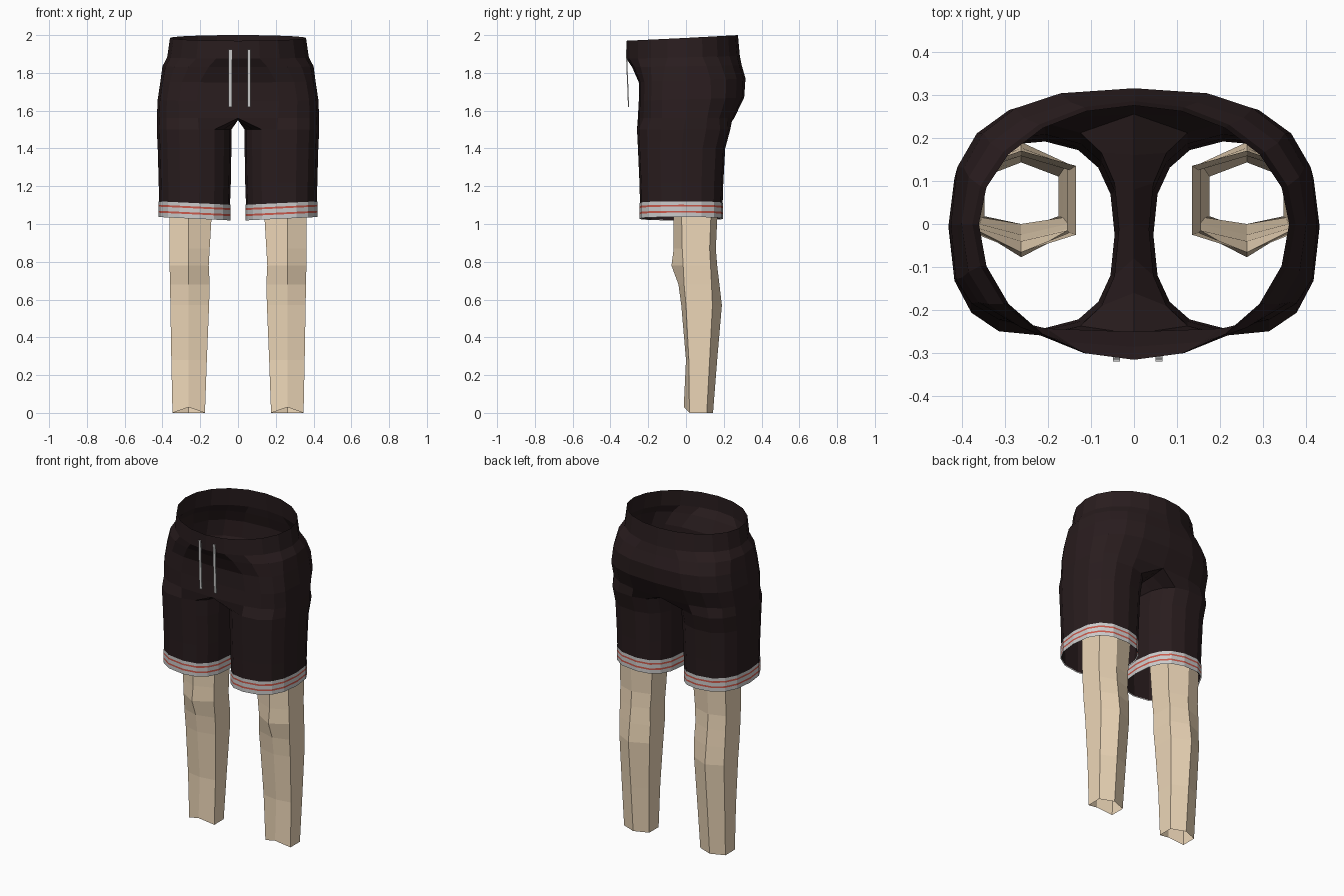
import bpy
from math import sin, cos, radians

if "Cube" in bpy.data.objects:
    bpy.data.objects.remove(bpy.data.objects["Cube"])


def material(name, rgb):
    m = bpy.data.materials.new(name)
    m.diffuse_color = (*rgb, 1)
    m.use_nodes = True
    m.node_tree.nodes["Principled BSDF"].inputs["Base Color"].default_value = m.diffuse_color
    return m


DARK = material("dark cloth", (0.022, 0.012, 0.013))
WHITE = material("white trim", (0.8, 0.8, 0.82))
RED = material("red trim", (0.6, 0.1, 0.07))
SKIN = material("skin", (0.85, 0.68, 0.48))


def build(name, verts, faces, mats, slots=None, mirror=True):
    me = bpy.data.meshes.new(name)
    me.from_pydata(verts, [], faces)
    for m in mats:
        me.materials.append(m)
    if slots:
        me.polygons.foreach_set("material_index", slots)
    ob = bpy.data.objects.new(name, me)
    bpy.context.collection.objects.link(ob)
    if mirror:
        mod = ob.modifiers.new("mirror", 'MIRROR')
        mod.use_clip = True
        mod.merge_threshold = 0.0005
    return ob


def bridge(a, b, n, closed):
    # quads between the row starting at index a and the row below it at b
    return [(a + i, b + i, b + (i + 1) % n, a + (i + 1) % n)
            for i in range(n if closed else n - 1)]


def power(v, e):
    return (1 if v >= 0 else -1) * abs(v) ** e


ARC, INNER = 11, 5          # outer columns, inner-thigh columns
RING = ARC + INNER


def hip_arc(z_front, z_back, rx, y_front, y_back, e_front, e_back):
    pts = []
    for k in range(ARC):
        t = radians(-90 + 180 * k / (ARC - 1))
        s, c = sin(t), cos(t)
        e, ry = (e_front, -y_front) if s < 0 else (e_back, y_back)
        x = 0 if k in (0, ARC - 1) else rx * abs(c) ** e
        pts.append((x, ry * power(s, e), z_front + (z_back - z_front) * (s + 1) / 2))
    return pts


def leg_ring(z, x0, x1, y0, y1, drop=0.0, grow=0.0, e=0.8):
    angles = [-118 + 236 * k / (ARC - 1) for k in range(ARC)]
    angles += [118 + 124 * (j + 1) / (INNER + 1) for j in range(INNER)]
    cx, cy = (x0 + x1) / 2, (y0 + y1) / 2
    rx, ry = (x1 - x0) / 2 + grow, (y1 - y0) / 2 + grow
    pts = []
    for a in angles:
        c, s = power(cos(radians(a)), e), power(sin(radians(a)), e)
        pts.append((cx + rx * c, cy + ry * s, z - drop * (1 - c) / 2))
    return pts


# Shorts: waist and hip arcs, crotch seam, then one closed leg tube, mirrored
arcs = [hip_arc(1.97, 2.0, 0.36, -0.315, 0.275, 1, 1),
        hip_arc(1.875, 1.89, 0.375, -0.315, 0.285, 1, 1),
        hip_arc(1.83, 1.84, 0.40, -0.285, 0.295, 0.8, 0.85),
        hip_arc(1.75, 1.77, 0.41, -0.25, 0.315, 0.6, 0.75),
        hip_arc(1.65, 1.67, 0.425, -0.25, 0.308, 0.57, 0.72),
        hip_arc(1.56, 1.56, 0.43, -0.255, 0.255, 0.6, 0.7)]
verts, faces = [], []
for r, arc in enumerate(arcs):
    verts += arc
    if r:
        faces += bridge((r - 1) * ARC, r * ARC, ARC, False)
split = (len(arcs) - 1) * ARC
verts += [(0, y, 1.55) for y in (0.16, 0.08, 0, -0.08, -0.16)]
legs = [leg_ring(1.50, 0.035, 0.43, -0.26, 0.235),
        leg_ring(1.40, 0.035, 0.425, -0.255, 0.208),
        leg_ring(1.22, 0.038, 0.42, -0.247, 0.198),
        leg_ring(1.04, 0.045, 0.416, -0.242, 0.192, 0.018)]
for r, ring in enumerate(legs):
    verts += ring
    faces += bridge(split + r * RING, split + (r + 1) * RING, RING, True)
build("shorts", verts, faces, [DARK])

# Striped hem bands
levels = [1.12, 1.102, 1.092, 1.07, 1.06, 1.037]
verts, faces, slots = [], [], []
for r, z in enumerate(levels):
    verts += leg_ring(z, 0.045, 0.416, -0.242, 0.192, 0.018, 0.005)
    if r:
        faces += bridge((r - 1) * RING, r * RING, RING, True)
        slots += [(r + 1) % 2] * RING
build("hem_bands", verts, faces, [WHITE, RED], slots)

# Legs: six-sided open tubes
# z, inner x, outer x, front y, side front y, side back y, back y
rows = [(1.12, 0.135, 0.362, -0.065, -0.025, 0.135, 0.17),
        (0.87, 0.15, 0.362, -0.065, -0.02, 0.125, 0.158),
        (0.78, 0.155, 0.362, -0.077, -0.015, 0.13, 0.165),
        (0.68, 0.15, 0.36, -0.04, -0.01, 0.135, 0.177),
        (0.57, 0.153, 0.358, -0.025, 0.0, 0.14, 0.19),
        (0.28, 0.165, 0.353, 0.0, 0.015, 0.125, 0.165),
        (0.0, 0.175, 0.347, -0.012, 0.018, 0.11, 0.143)]
verts, faces = [], []
for r, (z, xi, xo, f, sf, sb, b) in enumerate(rows):
    xc = 0.262
    lift = 0.03 if z == 0 else 0
    verts += [(xc, f, z + lift), (xo, sf, z), (xo, sb, z),
              (xc, b, z), (xi, sb, z), (xi, sf, z)]
    if r:
        faces += bridge((r - 1) * 6, r * 6, 6, True)
build("legs", verts, faces, [SKIN])

# Drawstrings: two thin hanging cords
for name, x in (("left_drawstring", -0.041), ("right_drawstring", 0.058)):
    verts = [(x + dx, y + dy, z) for z, y in ((1.925, -0.316), (1.62, -0.304))
             for dx, dy in ((-0.008, -0.003), (0.008, -0.003), (0.008, 0.003), (-0.008, 0.003))]
    faces = bridge(0, 4, 4, True) + [(0, 1, 2, 3), (7, 6, 5, 4)]
    build(name, verts, faces, [WHITE], mirror=False)
